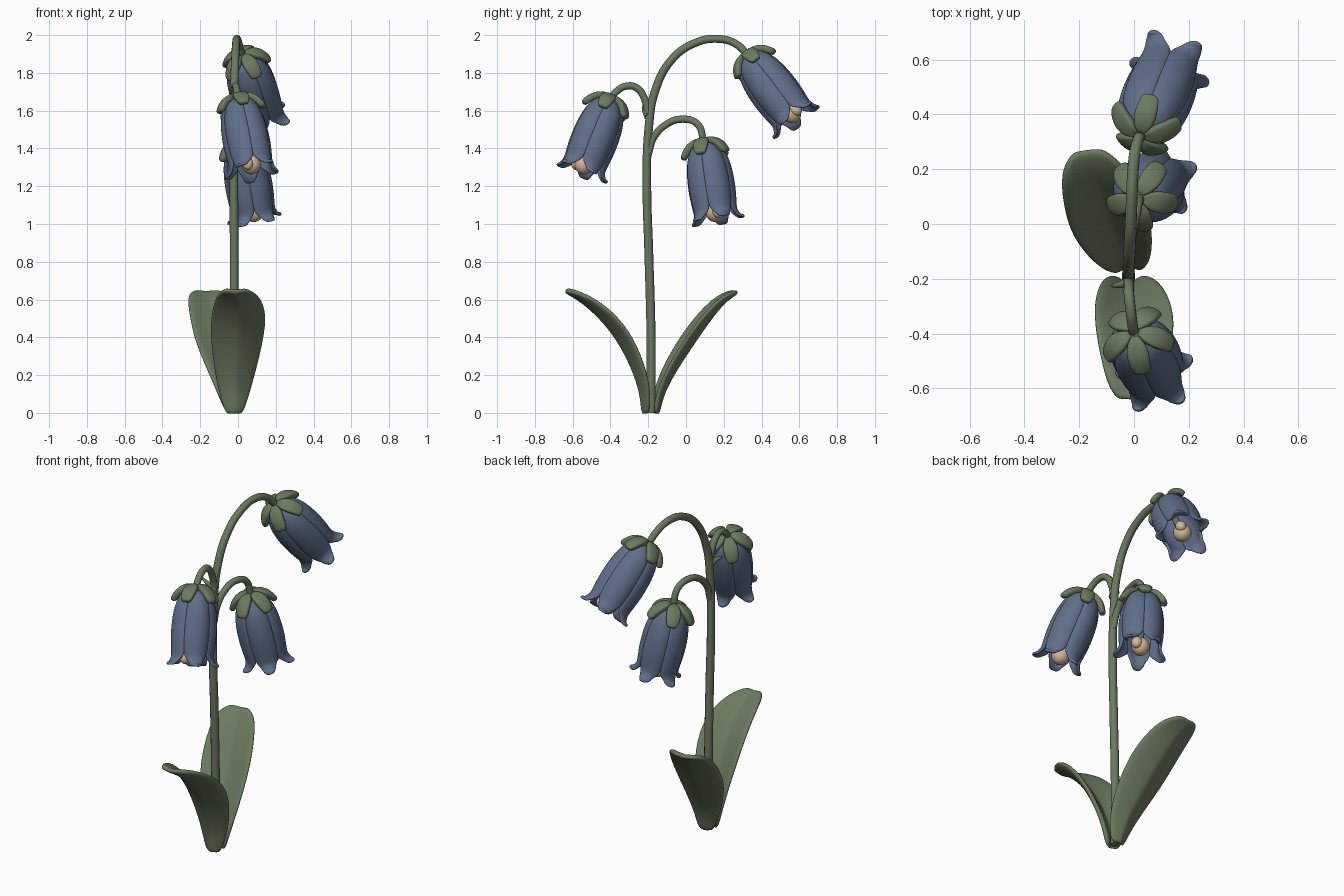
import bpy, math
from mathutils import Vector as V

if "Cube" in bpy.data.objects:
    bpy.data.objects.remove(bpy.data.objects["Cube"])


def material(name, rgb):
    m = bpy.data.materials.new(name)
    m.use_nodes = True
    m.diffuse_color = (*rgb, 1)
    m.node_tree.nodes["Principled BSDF"].inputs["Base Color"].default_value = (*rgb, 1)
    return m


GREEN = material("leaf green", (0.15, 0.195, 0.115))
BLUE = material("petal blue", (0.115, 0.158, 0.255))
CREAM = material("stamen cream", (0.66, 0.48, 0.32))


def sheets(name, grids, mat, thickness):
    """Thick smooth sheets, each from a grid of points."""
    verts, faces = [], []
    for grid in grids:
        base, cols = len(verts), len(grid[0])
        verts += [p for row in grid for p in row]
        for r in range(len(grid) - 1):
            for c in range(cols - 1):
                a = base + r * cols + c
                faces.append((a, a + 1, a + cols + 1, a + cols))
    mesh = bpy.data.meshes.new(name)
    mesh.from_pydata(verts, [], faces)
    mesh.polygons.foreach_set("use_smooth", [True] * len(faces))
    mesh.materials.append(mat)
    ob = bpy.data.objects.new(name, mesh)
    bpy.context.collection.objects.link(ob)
    solid = ob.modifiers.new("thickness", "SOLIDIFY")
    solid.thickness, solid.offset = thickness, 0
    sub = ob.modifiers.new("smooth", "SUBSURF")
    sub.levels = sub.render_levels = 2


def tube(name, points, radius, ends=(1, 1)):
    """Round stalk through the points, tapering between the end factors."""
    cu = bpy.data.curves.new(name, "CURVE")
    cu.dimensions = "3D"
    cu.bevel_depth, cu.bevel_resolution = radius, 4
    cu.resolution_u, cu.use_fill_caps = 8, True
    sp = cu.splines.new("BEZIER")
    sp.bezier_points.add(len(points) - 1)
    for i, (bp, p) in enumerate(zip(sp.bezier_points, points)):
        bp.co = p
        bp.handle_left_type = bp.handle_right_type = "AUTO"
        t = i / (len(points) - 1)
        bp.radius = ends[0] * (1 - t) + ends[1] * t
    sp.use_smooth = True
    cu.materials.append(GREEN)
    tmp = bpy.data.objects.new(name + "_path", cu)
    bpy.context.collection.objects.link(tmp)
    dg = bpy.context.evaluated_depsgraph_get()
    mesh = bpy.data.meshes.new_from_object(tmp.evaluated_get(dg))
    bpy.data.objects.remove(tmp)
    ob = bpy.data.objects.new(name, mesh)
    bpy.context.collection.objects.link(ob)


def ball(name, centre, size, axis, mat):
    bpy.ops.mesh.primitive_uv_sphere_add(segments=20, ring_count=12, location=centre)
    ob = bpy.context.object
    ob.name, ob.scale = name, size
    ob.rotation_euler = axis.to_track_quat("Z", "Y").to_euler()
    ob.data.materials.append(mat)
    bpy.ops.object.shade_smooth()


def leaf(name, rows, side):
    """Cupped blade; rows are (x, y, z, half width, cup depth)."""
    side = V(side).normalized()
    mids = [V(r[:3]) for r in rows]
    grid = []
    for i, (_, _, _, half, cup) in enumerate(rows):
        along = mids[min(i + 1, len(mids) - 1)] - mids[max(i - 1, 0)]
        up = along.cross(side).normalized()
        if up.z < 0:
            up.negate()
        grid.append([mids[i] + side * half * a + up * cup * abs(a) ** 1.5
                     for a in (-1, -0.6, -0.15, 0, 0.15, 0.6, 1)])
    sheets(name, [grid], GREEN, 0.028)


# Profiles: (distance along the axis, radius, half angle in degrees)
PETAL = [(0, .04, 39), (.02, .08, 39), (.07, .105, 39), (.14, .121, 39),
         (.24, .126, 39), (.32, .12, 39), (.366, .114, 37), (.386, .118, 27),
         (.404, .128, 19), (.418, .144, 15), (.414, .157, 9)]
SEPAL = [(-.018, .012, 36), (-.02, .045, 39), (-.008, .075, 34), (.012, .1, 25),
         (.04, .117, 19), (.068, .131, 12)]


def flower(name, top, end, phase):
    """Hanging bell with five petals, five sepals and stamens."""
    top, end = V(top), V(end)
    axis = (end - top).normalized()
    k = (end - top).length / 0.42
    u = (V((1, 0, 0)) - axis * axis.x).normalized()
    v = u.cross(axis)
    if v.y < 0:
        v.negate()

    def ring(profile, start, fold, scale):
        grids = []
        for n in range(5):
            mid = math.radians(start + 72 * n)
            grid = []
            for d, r, half in profile:
                row = []
                for a in (-1, -0.5, 0, 0.5, 1):
                    ang = mid + math.radians(half) * a
                    rad = r * (1 - fold * a * a)
                    out = u * math.cos(ang) + v * math.sin(ang)
                    row.append(top + (axis * d + out * rad) * scale)
                grid.append(row)
            grids.append(grid)
        return grids

    sheets(name + "_petals", ring(PETAL, phase, 0.09, k), BLUE, 0.018)
    sheets(name + "_sepals", ring(SEPAL, phase + 36, 0.04, 0.98), GREEN, 0.034)
    ball(name + "_calyx_cap", top - axis * 0.003, (.055, .055, .03), axis, GREEN)
    ball(name + "_pistil", top + axis * 0.2 * k, (.02, .02, .16), axis, GREEN)
    # one large stamen head with a smaller one tucked against it
    ball(name + "_stamen", top + axis * 0.376 * k, (.05, .05, .052), axis, CREAM)
    side = u * math.cos(math.radians(phase)) + v * math.sin(math.radians(phase))
    ball(name + "_small_stamen", top + axis * 0.38 * k + side * 0.042,
         (.03, .03, .036), axis, CREAM)


# Main stem and the two side stalks
tube("main_stem", [(-.02, -.185, 0), (-.02, -.185, .4), (-.02, -.197, .85), (-.022, -.207, 1.2),
                   (-.022, -.198, 1.5), (-.02, -.165, 1.7), (-.015, -.08, 1.865),
                   (-.01, .04, 1.955), (-.005, .17, 1.98), (.005, .27, 1.95), (.025, .335, 1.88)],
     0.022, (1.1, .9))
tube("lower_stalk", [(-.02, -.2, 1.37), (-.02, -.17, 1.46), (-.015, -.1, 1.53), (-.005, -.02, 1.555),
                     (.01, .06, 1.53), (.02, .095, 1.43)], 0.019)
tube("front_stalk", [(-.02, -.2, 1.56), (-.02, -.215, 1.65), (-.018, -.26, 1.72), (-.012, -.315, 1.73),
                     (-.005, -.37, 1.7), (0, -.4, 1.66)], 0.019)
tube("small_bract", [(-.015, -.2, 1.57), (-.04, -.218, 1.6), (-.08, -.225, 1.63)], 0.022, (1, .3))

# Flowers
flower("back_flower", (.03, .335, 1.88), (.135, .585, 1.55), 46)
flower("middle_flower", (.02, .1, 1.42), (.09, .16, 1.02), 22)
flower("front_flower", (.005, -.405, 1.65), (.078, -.555, 1.275), -119)

# Leaves
leaf("front_leaf", [(-.02, -.225, -.008, .042, .025), (-.02, -.228, .08, .075, .04),
                    (-.015, -.26, .2, .108, .055), (-.005, -.335, .36, .142, .07),
                    (.005, -.43, .49, .148, .065), (0, -.53, .582, .118, .042),
                    (-.01, -.6, .628, .085, .02), (-.015, -.64, .648, .045, .005)], (1, 0, 0))
leaf("back_leaf", [(-.02, -.15, -.008, .042, .02), (-.03, -.138, .08, .075, .03),
                   (-.05, -.08, .2, .115, .045), (-.085, .015, .345, .148, .055),
                   (-.11, .1, .47, .15, .05), (-.14, .18, .575, .132, .035),
                   (-.16, .235, .622, .1, .018), (-.17, .27, .64, .05, .004)], (1, .12, 0))
